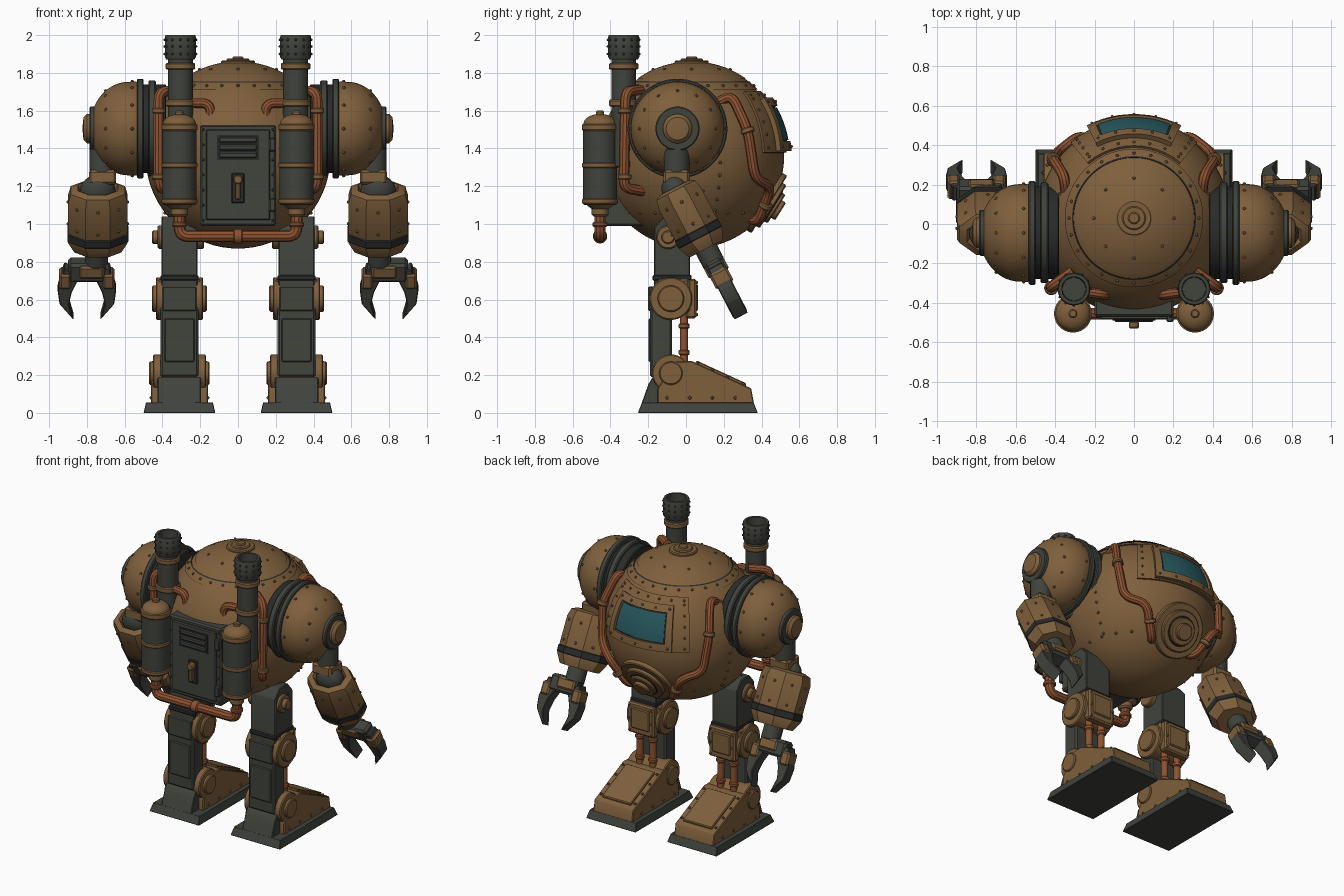
import bpy, bmesh, math
from mathutils import Matrix, Vector

if "Cube" in bpy.data.objects:
    bpy.data.objects.remove(bpy.data.objects["Cube"])


def material(name, rgb):
    m = bpy.data.materials.new(name)
    m.use_nodes = True
    m.diffuse_color = (*rgb, 1)
    m.node_tree.nodes["Principled BSDF"].inputs["Base Color"].default_value = (*rgb, 1)
    return m


BRONZE = material("bronze", (0.21, 0.115, 0.045))
COPPER = material("copper", (0.27, 0.085, 0.03))
IRON = material("dark_iron", (0.052, 0.056, 0.046))
BLACK = material("black_iron", (0.022, 0.024, 0.022))
GLASS = material("teal_glass", (0.02, 0.1, 0.115))
CENTRE = Vector((0, 0.03, 1.36))
X, Y, Z = Vector((1, 0, 0)), Vector((0, 1, 0)), Vector((0, 0, 1))


def link(name, mesh, mat):
    mesh.materials.clear()
    mesh.materials.append(mat)
    mesh.shade_smooth()
    mesh.set_sharp_from_angle(angle=math.radians(32))
    ob = bpy.data.objects.new(name, mesh)
    bpy.context.scene.collection.objects.link(ob)
    return ob


def finish(name, bm, mat, matrix=None):
    if matrix:
        bm.transform(matrix)
    bmesh.ops.recalc_face_normals(bm, faces=bm.faces)
    mesh = bpy.data.meshes.new(name)
    bm.to_mesh(mesh)
    bm.free()
    return link(name, mesh, mat)


def lathe(name, profile, mat, loc=(0, 0, 0), axis=Z, seg=32, matrix=None):
    """Spin (radius, height) pairs around an axis through loc."""
    bm = bmesh.new()
    rings = []
    for r, h in profile:
        n = 1 if r < 1e-5 else seg
        rings.append([bm.verts.new((r * math.cos(math.tau * (i + .5) / seg),
                                    r * math.sin(math.tau * (i + .5) / seg), h)) for i in range(n)])
    for a, b in zip(rings, rings[1:]):
        for i in range(seg):
            quad = [a[i % len(a)], a[(i + 1) % len(a)], b[(i + 1) % len(b)], b[i % len(b)]]
            bm.faces.new(list(dict.fromkeys(quad)))
    for ring in (rings[0], rings[-1]):
        if len(ring) > 1:
            bm.faces.new(ring)
    turn = Z.rotation_difference(Vector(axis)).to_matrix().to_4x4()
    return finish(name, bm, mat, matrix or Matrix.Translation(loc) @ turn)


def disc(name, r, h0, h1, mat, loc=(0, 0, 0), axis=Z, seg=32, matrix=None):
    b = min(0.006, (h1 - h0) / 3)
    return lathe(name, [(r - b, h0), (r, h0 + b), (r, h1 - b), (r - b, h1)], mat, loc, axis, seg, matrix)


def box(name, lo, hi, mat, matrix=None, bevel=0.006, taper=1):
    bm = bmesh.new()
    lo, hi = Vector(lo), Vector(hi)
    bmesh.ops.create_cube(bm, size=1)
    for v in bm.verts:
        k = taper if v.co.z > 0 else 1
        v.co = Vector((v.co.x * k, v.co.y * k, v.co.z)) * (hi - lo) + (lo + hi) / 2
    if bevel:
        bmesh.ops.bevel(bm, geom=bm.edges[:], offset=bevel, segments=1, affect='EDGES')
    return finish(name, bm, mat, matrix)


def prism(name, outline, a, b, mat, across='x', matrix=None, bevel=0.005):
    """Extrude an outline in YZ along x, or in XZ along y."""
    bm = bmesh.new()
    put = (lambda p, d: (d, p[0], p[1])) if across == 'x' else (lambda p, d: (p[0], d, p[1]))
    f = bm.faces.new([bm.verts.new(put(p, a)) for p in outline])
    ext = bmesh.ops.extrude_face_region(bm, geom=[f], use_keep_orig=True)["geom"]
    move = Vector(put((0, 0), b - a))
    bmesh.ops.translate(bm, vec=move, verts=[v for v in ext if isinstance(v, bmesh.types.BMVert)])
    bmesh.ops.recalc_face_normals(bm, faces=bm.faces)
    bmesh.ops.bevel(bm, geom=bm.edges[:], offset=bevel, segments=1, affect='EDGES')
    return finish(name, bm, mat, matrix)


def pipe(name, pts, r, mat=COPPER, fillet=0.05):
    """Round tube with softened corners."""
    pts = [Vector(p) for p in pts]
    path = [pts[0]]
    for p, q, s in zip(pts, pts[1:], pts[2:]):
        a = q + (p - q).normalized() * min(fillet, (p - q).length * .45)
        b = q + (s - q).normalized() * min(fillet, (s - q).length * .45)
        path += [a.lerp(q, t).lerp(q.lerp(b, t), t) for t in (0, .2, .4, .6, .8, 1)]
    path.append(pts[-1])
    cu = bpy.data.curves.new(name, 'CURVE')
    cu.dimensions, cu.bevel_depth, cu.bevel_resolution, cu.use_fill_caps = '3D', r, 3, True
    sp = cu.splines.new('POLY')
    sp.points.add(len(path) - 1)
    for sp_pt, p in zip(sp.points, path):
        sp_pt.co = (*p, 1)
    tmp = bpy.data.objects.new(name + "_path", cu)
    bpy.context.scene.collection.objects.link(tmp)
    mesh = bpy.data.meshes.new_from_object(tmp.evaluated_get(bpy.context.evaluated_depsgraph_get()))
    bpy.data.objects.remove(tmp)
    return link(name, mesh, mat)


def on_body(lon, lat, r=0.49):
    """Point on the round hull; lon 0 is the window side."""
    a, b = math.radians(lon), math.radians(lat)
    return CENTRE + r * Vector((math.cos(b) * math.sin(a), math.cos(b) * math.cos(a), math.sin(b)))


def patch(name, lon0, lon1, lat0, lat1, r, mat, n=12):
    """Curved plate following the hull."""
    bm = bmesh.new()
    grid = [[[bm.verts.new(on_body(lon0 + (lon1 - lon0) * i / n, lat0 + (lat1 - lat0) * j / n, rr))
              for j in range(n + 1)] for i in range(n + 1)] for rr in (0.47, r)]
    low, top = grid
    for i in range(n):
        for j in range(n):
            bm.faces.new((top[i][j], top[i + 1][j], top[i + 1][j + 1], top[i][j + 1]))
        for k in (0, n):
            bm.faces.new((low[i][k], low[i + 1][k], top[i + 1][k], top[i][k]))
            bm.faces.new((low[k][i], low[k][i + 1], top[k][i + 1], top[k][i]))
    return finish(name, bm, mat)


def rivets(name, points, mat=BRONZE, r=0.009):
    bm = bmesh.new()
    for p in points:
        bmesh.ops.create_uvsphere(bm, u_segments=8, v_segments=5, radius=r, matrix=Matrix.Translation(p))
    return finish(name, bm, mat)


def arc(r, a0, a1, n=12):
    return [(r * math.cos(math.radians(a0 + (a1 - a0) * i / n)),
             r * math.sin(math.radians(a0 + (a1 - a0) * i / n))) for i in range(n + 1)]


# Round hull with a lid, knob and rivet rows
lathe("hull", [(abs(r), z) for r, z in arc(0.49, -90, 90, 36)], BRONZE, CENTRE, seg=64)
lathe("lid_rim", arc(0.497, 45, 58, 4) + [(0.25, 0.41)], BRONZE, CENTRE, seg=64)
lathe("lid_groove", arc(0.5, 51, 52, 2) + [(0.3, 0.38)], BLACK, CENTRE, seg=64)
lathe("lid", [(abs(r), z) for r, z in arc(0.501, 55, 90, 10)], BRONZE, CENTRE, seg=64)
for i, r in enumerate((0.09, 0.06, 0.03)):
    disc(f"lid_knob_{i}", r, 0.47, 0.506 + 0.01 * i, BRONZE, CENTRE)
rivets("hull_rivets", [on_body(a, 48.5, .497) for a in range(0, 360, 15)]
       + [on_body(a, 66, .501) for a in range(0, 360, 45)]
       + [on_body(a, -38) for a in range(0, 360, 15)]
       + [on_body(s * 72, a) for s in (1, -1) for a in range(-36, 42, 8)])

# Window with raised frame
patch("window_panel", -40, 40, 2, 43, 0.503, BRONZE)
patch("window_seal", -25, 25, 6, 33, 0.512, BLACK)
patch("window_glass", -21, 21, 9.5, 29.5, 0.519, GLASS)
for nm, a, b, c, d in (("top", -27, 27, 30.5, 36), ("bottom", -27, 27, 3, 8.5),
                       ("left", 22, 27, 8.5, 30.5), ("right", -27, -22, 8.5, 30.5)):
    patch("window_frame_" + nm, a, b, c, d, 0.529, BRONZE)
rivets("panel_rivets", [on_body(a, b, .504) for a in range(-36, 37, 12) for b in (40,)]
       + [on_body(s * 36, b, .504) for s in (1, -1) for b in range(5, 38, 8)]
       + [on_body(a, b, .53) for a in range(-24, 25, 12) for b in (5.5, 33)], r=0.008)

# Round hatch low on the window side
hatch = on_body(0, -32, 1) - CENTRE
for i, (r, h) in enumerate(((0.18, .485), (0.135, .508), (0.09, .53), (0.055, .555))):
    disc(f"hatch_ring_{i}", r, 0.43, h, BRONZE, CENTRE, hatch)
disc("hatch_groove", 0.1, 0.43, 0.512, BLACK, CENTRE, hatch)

# Backpack with door, louvres and latch
box("backpack", (-.2, -.47, .99), (.2, -.2, 1.525), IRON, bevel=.01)
box("backpack_door", (-.17, -.485, 1.02), (.17, -.46, 1.5), IRON)
box("vent_plate", (-.11, -.49, 1.34), (.11, -.48, 1.47), BLACK, bevel=0)
for i in range(3):
    box(f"vent_louvre_{i}", (-.1, -.497, 1.35 + .04 * i), (.1, -.48, 1.38 + .04 * i), IRON)
box("latch_plate", (-.035, -.495, 1.11), (.035, -.48, 1.27), BLACK)
box("latch_handle", (-.012, -.525, 1.13), (.012, -.49, 1.23), BRONZE)
disc("latch_pivot", .025, 0, .035, BRONZE, (0, -.495, 1.235), -Y, 16)
for z in (1.1, 1.42):
    box("door_hinge", (.165, -.498, z - .035), (.2, -.46, z + .035), IRON)
rivets("backpack_rivets", [(s * .185, -.471, 1.02 + .08 * i) for s in (1, -1) for i in range(7)], IRON, .007)
pipe("cross_pipe", [(-.31, -.455, 1.12), (-.31, -.455, .935), (.31, -.455, .935), (.31, -.455, 1.12)], .031)
disc("cross_pipe_collar", .038, -.025, .025, COPPER, (0, -.455, .935), X)

# ---- Everything below is built on the left and mirrored ----
before = set(bpy.data.objects)

# Chimney and tank
stack, tank = (.305, -.33, 0), (.31, -.455, 0)
disc("left_stack", .066, 1.3, 1.88, IRON, stack)
lathe("left_stack_cap", [(.075, 1.87), (.083, 1.885), (.083, 1.99), (.078, 2), (.062, 2), (.058, 1.9), (0, 1.9)],
      IRON, stack)
for z in (1.64, 1.835):
    disc("left_stack_band", .078, z - .018, z + .018, BRONZE, stack)
rivets("left_stack_rivets", [Vector(stack) + Vector((.083 * math.cos(a * .524), .083 * math.sin(a * .524), z))
                             for a in range(12) for z in (1.9, 1.94, 1.975)], IRON, .007)
disc("left_tank", .09, 1.1, 1.53, IRON, tank)
lathe("left_tank_dome", [(.088, 1.49), (.096, 1.5), (.096, 1.525)] + [(abs(r), 1.53 + h * .6) for r, h in arc(.088, 0, 90, 8)],
      BRONZE, tank)
disc("left_tank_valve", .022, 1.57, 1.6, BRONZE, tank, seg=16)
for z in (1.12, 1.31):
    disc("left_tank_band", .095, z - .015, z + .015, BRONZE, tank)
lathe("left_tank_base", [(.035, 1.04), (.045, 1.05), (.045, 1.08), (.085, 1.11)], BRONZE, tank)
disc("left_cross_pipe_end", .04, .985, 1.01, COPPER, tank)

# Copper plumbing
pipe("left_side_pipe", [(.31, -.24, 1.71), (.42, -.32, 1.7), (.42, -.33, 1.19), (.33, -.2, 1.17)], .028)
for z in (1.25, 1.6):
    disc("left_side_pipe_collar", .036, z - .015, z + .015, BRONZE, (.42, -.325, 0))
pipe("left_pack_pipe", [(.145, -.36, 1.5), (.145, -.36, 1.64), (.28, -.34, 1.64)], .026)
disc("left_pack_pipe_collar", .035, 1.525, 1.55, BRONZE, (.145, -.36, 0))
pipe("left_hull_pipe", [on_body(70, 37, .46), on_body(59, 38, .525), on_body(54, 15, .525), on_body(49, -13, .525),
                        on_body(33, -18, .53), on_body(26, -42, .525), on_body(24, -45, .45)], .027, fillet=.06)
for lon, lat in ((54, 15), (29.5, -30)):
    ax = on_body(lon - 3, lat - 14) - on_body(lon + 3, lat + 14)
    disc("left_hull_pipe_collar", .036, -.015, .015, BRONZE, on_body(lon, lat, .522), ax, 24)

# Shoulder drum
sh = (0, -.045, 1.505)
for i, (r, a, b) in enumerate(((.255, .435, .475), (.235, .38, .51), (.264, .5, .535))):
    disc(f"left_shoulder_flange_{i}", r, a, b, BLACK if i == 1 else IRON, sh, X, 48)
lathe("left_shoulder", [(.245, .53), (.25, .54)] + [(abs(r), .58 + h * .83) for r, h in arc(.248, 0, 90, 14)],
      BRONZE, sh, X, 48)
disc("left_shoulder_ring", .117, .7, .786, IRON, sh, X)
lathe("left_shoulder_hub", [(.078, .72), (.078, .8), (.06, .818), (0, .824)], BRONZE, sh, X)
rivets("left_shoulder_rivets", [Vector((x, -.045 + r * math.cos(a * .524), 1.505 + r * math.sin(a * .524)))
                                for a in range(12) for x, r in ((.56, .249), (.7, .2))])

# Arm: upper link, then a tilted forearm and claw
disc("left_upper_arm", .068, 1.15, 1.4, IRON, (.72, -.05, 0), seg=24)
box("left_arm_collar", (.645, -.12, 1.21), (.79, .02, 1.285), BRONZE, bevel=.012)
arm = Matrix.Translation((0, -.05, 1.17)) @ Matrix.Rotation(math.radians(27.5), 4, 'X')
barrel = arm @ Matrix.Translation((.742, 0, 0)) @ Matrix.Diagonal((1, .8, 1, 1))
lathe("left_elbow", [(abs(r), h) for r, h in arc(.095, -90, 90)], IRON, matrix=barrel, seg=24)
lathe("left_forearm", [(.1, -.01), (.115, .025), (.155, .01), (.17, -.04), (.17, -.28), (.135, -.34), (.1, -.34)],
      BRONZE, matrix=barrel, seg=8)
disc("left_forearm_band", .175, -.275, -.225, BLACK, matrix=barrel, seg=8)
disc("left_wrist", .062, -.43, -.32, IRON, matrix=arm @ Matrix.Translation((.75, 0, 0)), seg=16)
box("left_palm", (.7, -.05, -.52), (.9, .05, -.41), IRON, arm, .015)
box("left_palm_plate", (.71, -.06, -.49), (.84, .06, -.42), BRONZE, arm, .01)
claw = [(.83, -.47), (.92, -.44), (.955, -.57), (.945, -.65), (.87, -.745), (.895, -.65), (.88, -.58)]
prism("left_claw_outer", claw, -.042, .042, IRON, 'y', arm)
prism("left_claw_inner", [(1.6 - x, z) for x, z in claw], -.042, .042, IRON, 'y', arm)
for x in (.685, .915):
    box("left_knuckle", (x - .032, -.052, -.56), (x + .032, .052, -.47), BRONZE, arm, .012)
rivets("left_arm_rivets", [barrel @ Vector((.157 * math.cos(a * math.pi / 4), .157 * math.sin(a * math.pi / 4), z))
                           for a in range(8) for z in (-.06, -.19)])

# Leg, centred on lx
lx = .31
prism("left_thigh", [(-.17, .6), (-.17, .98), (-.12, 1.04), (-.03, 1.04), (.02, .98), (.02, .6)],
      lx - .095, lx + .095, IRON)
disc("left_hip_pivot", .062, -.13, .115, BRONZE, (lx, -.095, .93), X, 24)
disc("left_hip_hub", .035, 0, .145, BRONZE, (lx, -.095, .93), X, 24)
box("left_thigh_band", (lx - .1, -.178, .7), (lx + .1, .03, .73), BLACK)
box("left_shin", (lx - .1, -.19, .19), (lx + .1, -.075, .56), IRON, bevel=.01)
box("left_shin_plate", (lx - .08, -.198, .27), (lx + .08, -.17, .5), IRON)
box("left_calf_block", (lx - .09, -.2, .54), (lx + .09, -.1, .67), IRON)
box("left_knee", (lx - .115, -.15, .53), (lx + .115, .02, .71), BRONZE, bevel=.012)
box("left_knee_plate", (lx - .1, 0, .5), (lx + .1, .055, .71), BRONZE, bevel=.01)
box("left_knee_inset", (lx - .07, .04, .54), (lx + .07, .064, .68), BRONZE)
for nm, z, r, w in (("knee", .605, .113, .125), ("ankle", .21, .1, .14)):
    disc(f"left_{nm}_disc", r, -w, w, BRONZE, (lx, -.08, z), X)
    disc(f"left_{nm}_hub", r * .62, -w - .02, w + .02, BRONZE, (lx, -.08, z), X)
for x in (lx - .05, lx + .05):
    disc("left_strut", .022, .22, .54, COPPER, (x, -.01, 0), seg=16)
    for z in (.32, .46):
        disc("left_strut_collar", .03, z - .014, z + .014, COPPER, (x, -.01, 0), seg=16)

# Foot
box("left_sole", (lx - .19, -.255, 0), (lx + .19, .38, .056), IRON, bevel=.003, taper=.93)
prism("left_heel", [(-.235, .05), (-.2, .15), (-.17, .2), (0, .2), (0, .05)], lx - .115, lx + .115, IRON)
prism("left_foot", [(-.15, .05), (-.15, .13), (-.06, .27), (.03, .275), (.345, .13), (.36, .05)],
      lx - .15, lx + .15, BRONZE)
prism("left_instep_plate", [(.05, .255), (.055, .278), (.32, .156), (.315, .13)], lx - .11, lx + .11, BRONZE)
rivets("left_leg_rivets", [(lx + s * .15, y, .08) for s in (1, -1) for y in (-.1, .02, .14, .26)]
       + [(lx + s * .13, .06 + .08 * i, .265 - .037 * i) for s in (1, -1) for i in range(4)]
       + [(lx + s * .085, .056, z) for s in (1, -1) for z in (.52, .6, .69)])

# Mirror the left side to the right
for ob in [o for o in bpy.data.objects if o not in before]:
    mesh = ob.data.copy()
    mesh.transform(Matrix.Diagonal((-1, 1, 1, 1)))
    mesh.flip_normals()
    twin = bpy.data.objects.new(ob.name.replace("left_", "right_"), mesh)
    bpy.context.scene.collection.objects.link(twin)
